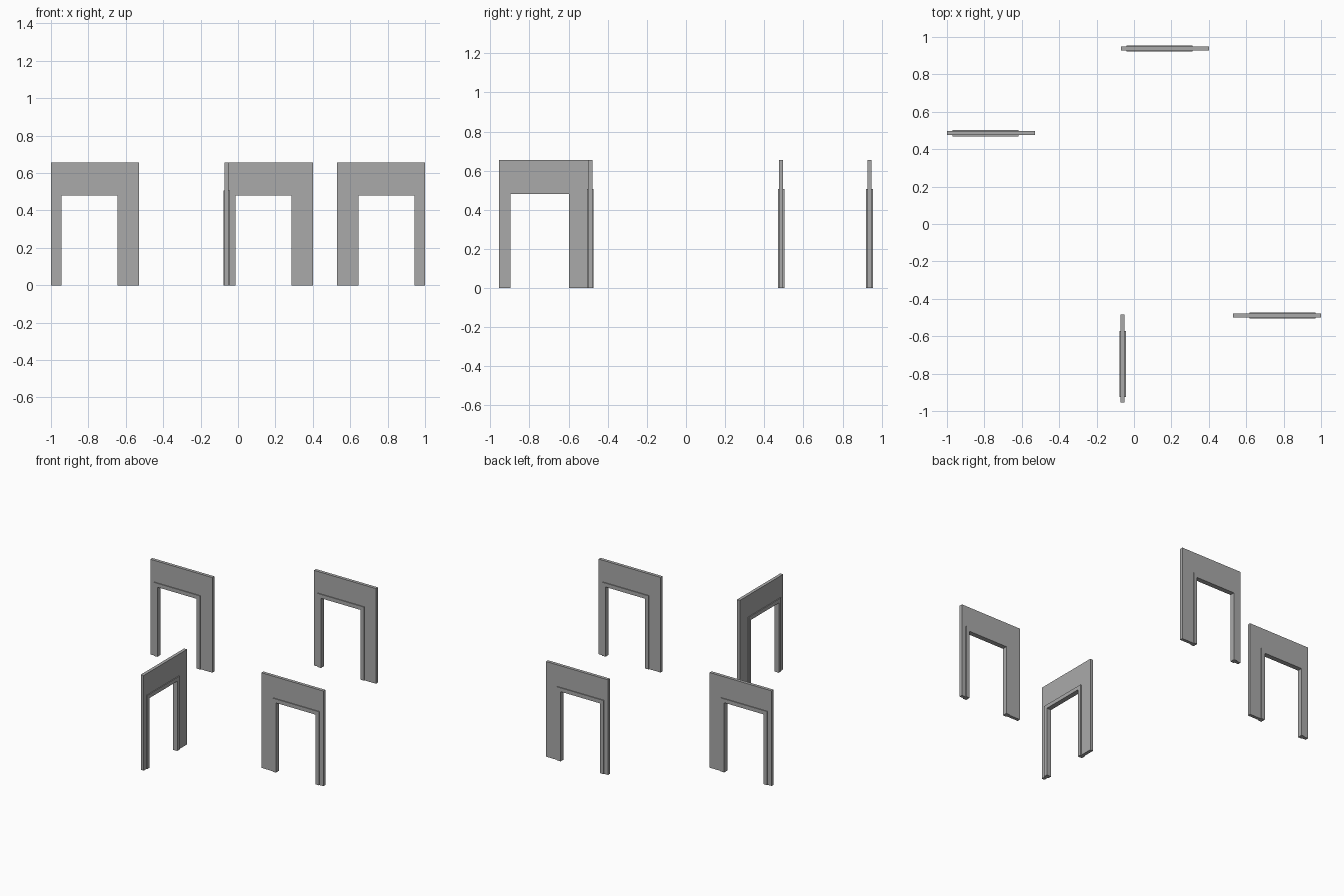
import bpy, bmesh, math
from mathutils import Matrix

if "Cube" in bpy.data.objects:
    bpy.data.objects.remove(bpy.data.objects["Cube"])

grey = bpy.data.materials.new("plain_grey")
grey.diffuse_color = (0.40, 0.40, 0.40, 1)
grey.use_nodes = True
grey.node_tree.nodes["Principled BSDF"].inputs["Base Color"].default_value = grey.diffuse_color

LENGTH, HEIGHT, WALL_T = 0.472, 0.655, 0.022     # wall panel
OPEN_L, OPEN_R, OPEN_TOP = 0.057, 0.357, 0.48    # doorway, off-centre
FRAME_W, FRAME_T = 0.0265, 0.034                 # door surround, proud on both sides


def arch(name, x0, x1, top, in0, in1, in_top, thick, matrix):
    """Upside-down U profile extruded through its thickness."""
    pts = [(x0, 0), (in0, 0), (in0, in_top), (in1, in_top),
           (in1, 0), (x1, 0), (x1, top), (x0, top)]
    bm = bmesh.new()
    face = bm.faces.new([bm.verts.new((x, -thick / 2, z)) for x, z in pts])
    ext = bmesh.ops.extrude_face_region(bm, geom=[face])
    moved = [v for v in ext["geom"] if isinstance(v, bmesh.types.BMVert)]
    bmesh.ops.translate(bm, verts=moved, vec=(0, thick, 0))
    bmesh.ops.recalc_face_normals(bm, faces=bm.faces)
    me = bpy.data.meshes.new(name)
    bm.to_mesh(me)
    bm.free()
    me.materials.append(grey)
    ob = bpy.data.objects.new(name, me)
    ob.matrix_world = matrix
    bpy.context.collection.objects.link(ob)


def doorway(label, x, y, angle):
    m = Matrix.Translation((x, y, 0)) @ Matrix.Rotation(math.radians(angle), 4, 'Z')
    # the wall stops just inside the surround so no faces coincide
    e = FRAME_W / 2
    arch(label + "_wall", 0, LENGTH, HEIGHT,
         OPEN_L - e, OPEN_R + e, OPEN_TOP + e, WALL_T, m)
    arch(label + "_door_frame", OPEN_L - FRAME_W, OPEN_R + FRAME_W, OPEN_TOP + FRAME_W,
         OPEN_L, OPEN_R, OPEN_TOP, FRAME_T, m)


# four panels, placed by their narrow-jamb end
doorway("left", -1.0, 0.486, 0)
doorway("back", -0.070, 0.938, 0)
doorway("front", -0.061, -0.955, 90)
doorway("right", 1.0, -0.489, 180)
